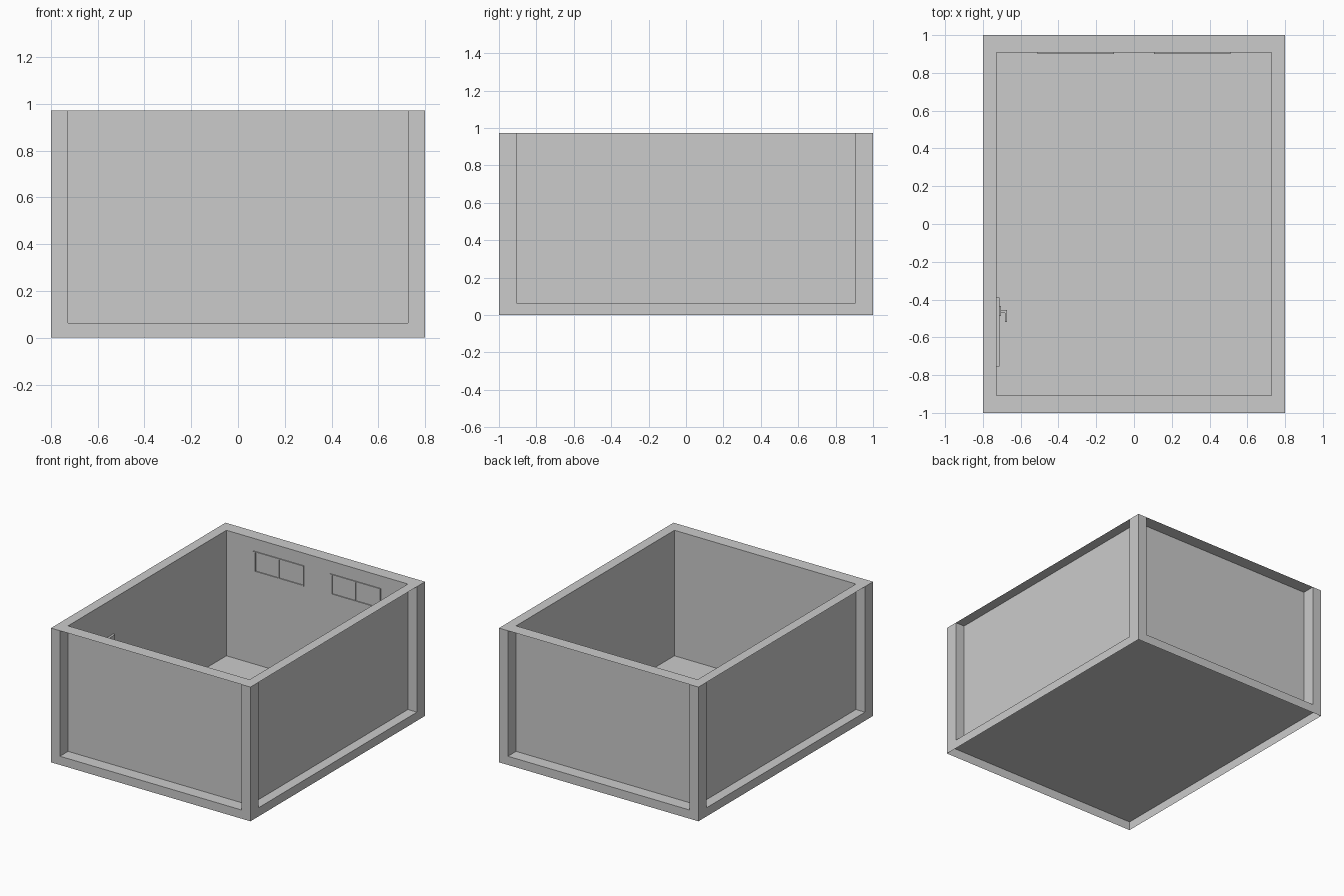
import bpy, bmesh
from mathutils import Vector

if "Cube" in bpy.data.objects:
    bpy.data.objects.remove(bpy.data.objects["Cube"])

W, D, H = 0.8, 1.0, 0.973        # outer half width, half depth, height
IW, ID, F = 0.728, 0.907, 0.063  # wall planes and floor level


def add_mesh(name, fill):
    bm = bmesh.new()
    fill(bm)
    mesh = bpy.data.meshes.new(name)
    bm.to_mesh(mesh)
    bm.free()
    obj = bpy.data.objects.new(name, mesh)
    bpy.context.collection.objects.link(obj)
    return obj


def box(bm, lo, hi):
    lo, hi = Vector(lo), Vector(hi)
    geo = bmesh.ops.create_cube(bm, size=1)
    for v in geo["verts"]:
        v.co = (lo + hi) / 2 + v.co * (hi - lo)


def boxes(name, items, open_bottom=False):
    def fill(bm):
        for lo, hi in items:
            box(bm, lo, hi)
        if open_bottom:
            bm.normal_update()
            low = [f for f in bm.faces if f.normal.z < -0.5]
            bmesh.ops.delete(bm, geom=low, context='FACES')
    return add_mesh(name, fill)


def quads(name, items):
    def fill(bm):
        for q in items:
            bm.faces.new([bm.verts.new(p) for p in q])
    return add_mesh(name, fill)


# Floor with a skirt around it, hollow underneath
boxes("floor_base", [((-W, -D, 0), (W, D, F))], open_bottom=True)

# Corner posts
boxes("corner_posts", [
    ((min(sx * W, sx * IW), min(sy * D, sy * ID), F),
     (max(sx * W, sx * IW), max(sy * D, sy * ID), H))
    for sx in (-1, 1) for sy in (-1, 1)], open_bottom=True)

# Thin wall panels, set in between the posts
for name, (ax, ay), (bx, by) in (
        ("front_wall", (IW, -ID), (-IW, -ID)),
        ("back_wall", (-IW, ID), (IW, ID)),
        ("left_wall", (-IW, -ID), (-IW, ID)),
        ("right_wall", (IW, ID), (IW, -ID))):
    quads(name, [[(ax, ay, F), (bx, by, F), (bx, by, H), (ax, ay, H)]])

# Flat top rim strips between the posts
quads("top_rim", [
    [(x0, y0, H), (x1, y0, H), (x1, y1, H), (x0, y1, H)]
    for x0, y0, x1, y1 in (
        (-IW, -D, IW, -ID), (-IW, ID, IW, D),
        (-W, -ID, -IW, ID), (IW, -ID, W, ID))])

# Two-pane windows on the inside of the back wall
for name, x0 in (("left_window", -0.51), ("right_window", 0.105)):
    x1, z0, z1, t = x0 + 0.405, 0.735, 0.882, 0.006
    y0, y1, xm = ID - 0.007, ID, x0 + 0.205
    boxes(name, [
        ((x0, y0, z0), (x1, y1, z0 + t)),
        ((x0, y0, z1 - t), (x1, y1, z1)),
        ((x0, y0, z0 + t), (x0 + 0.018, y1, z1 - t)),
        ((x1 - t, y0, z0 + t), (x1, y1, z1 - t)),
        ((xm - t / 2, y0, z0 + t), (xm + t / 2, y1, z1 - t))])

# Door on the inside of the left wall
boxes("door", [((-IW, -0.755, F), (-0.712, -0.39, 0.717))])

# Door handle: back plate, stem and lever
boxes("door_handle", [
    ((-0.712, -0.487, 0.345), (-0.704, -0.435, 0.42)),
    ((-0.704, -0.472, 0.375), (-0.673, -0.455, 0.392)),
    ((-0.684, -0.52, 0.375), (-0.673, -0.455, 0.392))])
